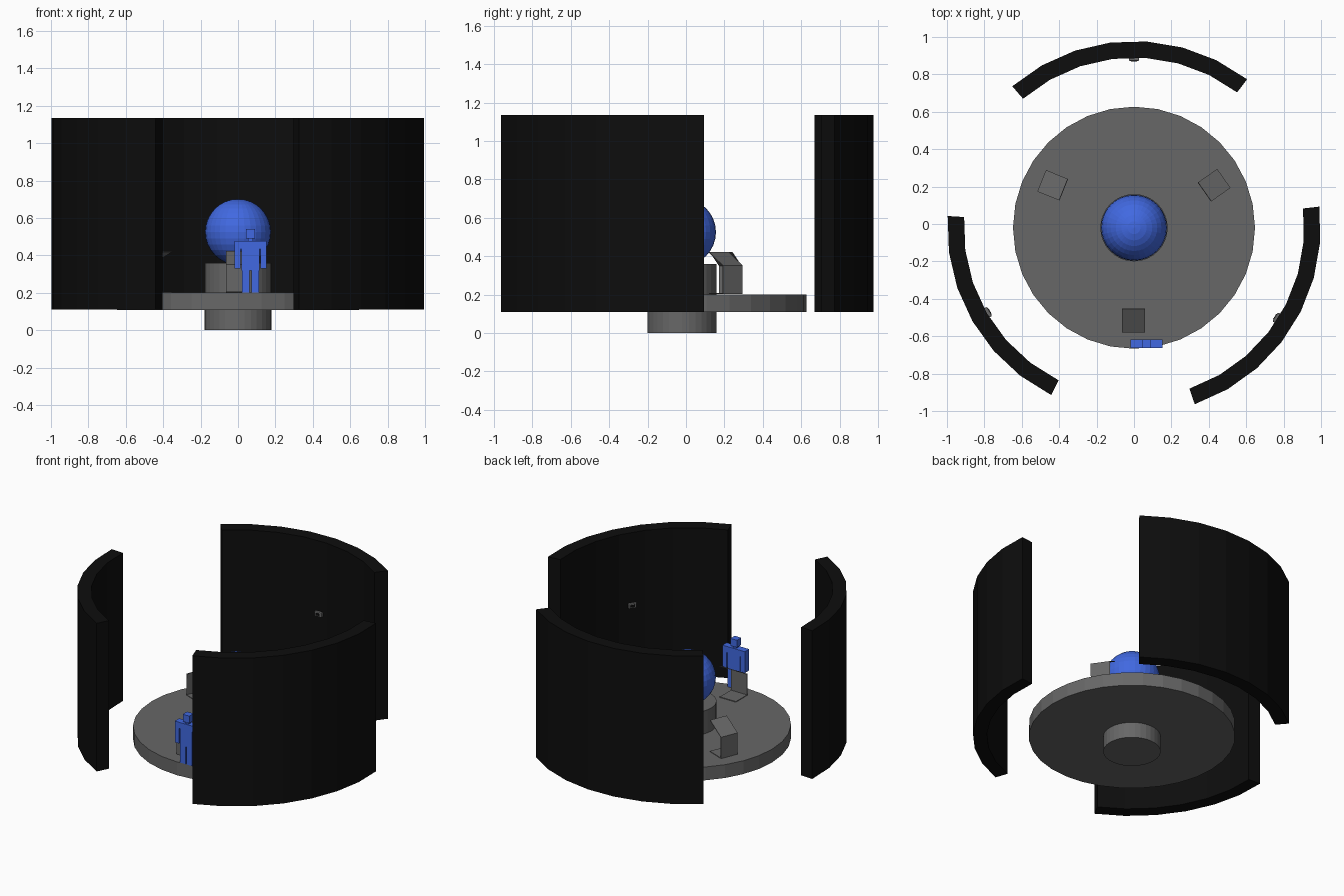
import bpy, bmesh
from math import cos, sin, radians
from mathutils import Matrix, Vector

cube = bpy.data.objects.get("Cube")
if cube:
    bpy.data.objects.remove(cube)

CENTER = Vector((0, -0.02, 0))      # common axis of platform and walls
FLOOR = 0.2                         # top of the platform


def material(name, rgb):
    m = bpy.data.materials.new(name)
    m.use_nodes = True
    colour = (*rgb, 1)
    m.diffuse_color = colour
    m.node_tree.nodes["Principled BSDF"].inputs["Base Color"].default_value = colour
    return m


black = material("black", (0.004, 0.004, 0.004))
grey = material("grey", (0.135, 0.135, 0.135))
blue = material("blue", (0.053, 0.141, 0.753))


def finish(name, bm, mat):
    bmesh.ops.recalc_face_normals(bm, faces=bm.faces)
    mesh = bpy.data.meshes.new(name)
    bm.to_mesh(mesh)
    bm.free()
    mesh.materials.append(mat)
    obj = bpy.data.objects.new(name, mesh)
    bpy.context.collection.objects.link(obj)
    return obj


def cylinder(name, radius, z0, z1, mat):
    bm = bmesh.new()
    place = Matrix.Translation(CENTER + Vector((0, 0, (z0 + z1) / 2)))
    bmesh.ops.create_cone(bm, cap_ends=True, segments=32, radius1=radius,
                          radius2=radius, depth=z1 - z0, matrix=place)
    return finish(name, bm, mat)


def add_box(bm, x0, x1, y0, y1, z0, z1, turn=Matrix()):
    place = Matrix.Translation(((x0 + x1) / 2, (y0 + y1) / 2, (z0 + z1) / 2))
    size = Matrix.Diagonal((x1 - x0, y1 - y0, z1 - z0, 1))
    return bmesh.ops.create_cube(bm, size=1, matrix=turn @ place @ size)


def arc_wall(name, start, end, steps, inner=0.91, outer=0.998, z0=0.11, z1=1.135):
    """Curved wall: a flat arc strip pulled upward."""
    bm = bmesh.new()
    rows = []
    for i in range(steps + 1):
        a = radians(start + (end - start) * i / steps)
        ray = Vector((cos(a), sin(a), 0))
        rows.append([bm.verts.new(CENTER + ray * r + Vector((0, 0, z0)))
                     for r in (inner, outer)])
    for a, b in zip(rows, rows[1:]):
        bm.faces.new((a[0], a[1], b[1], b[0]))
    up = bmesh.ops.extrude_face_region(bm, geom=bm.faces[:], use_keep_orig=True)
    bmesh.ops.translate(bm, vec=(0, 0, z1 - z0),
                        verts=[v for v in up["geom"] if isinstance(v, bmesh.types.BMVert)])
    return finish(name, bm, black)


def console(name, x, y, facing):
    """Bent sheet: foot, upright and sloping desk, open at the sides."""
    turn = Matrix.Translation((x, y, FLOOR)) @ Matrix.Rotation(radians(facing), 4, "Z")
    bm = bmesh.new()
    profile = [(-0.062, 0.005), (0.062, 0.005), (0.062, 0.15), (-0.062, 0.22)]
    rows = [[bm.verts.new(turn @ Vector((u, side, z))) for side in (-0.062, 0.062)]
            for u, z in profile]
    for a, b in zip(rows, rows[1:]):
        bm.faces.new((a[0], a[1], b[1], b[0]))
    obj = finish(name, bm, grey)
    sheet = obj.modifiers.new("sheet", "SOLIDIFY")
    sheet.thickness = 0.005
    sheet.offset = 0


def wall_fixture(name, angle):
    """Small grey unit on the inner face of a wall."""
    turn = Matrix.Translation(CENTER) @ Matrix.Rotation(radians(angle), 4, "Z")
    bm = bmesh.new()
    add_box(bm, 0.892, 0.92, -0.028, 0.028, 0.615, 0.65, turn)
    obj = finish(name, bm, grey)
    bevel = obj.modifiers.new("soft_edges", "BEVEL")
    bevel.width = 0.006
    bevel.segments = 2
    # dark plate on its face
    bm = bmesh.new()
    add_box(bm, 0.889, 0.893, -0.015, 0.015, 0.625, 0.64, turn)
    finish(name + "_plate", bm, black)


# Platform and pedestal
cylinder("platform", 0.647, 0.108, FLOOR, grey)
cylinder("pedestal_base", 0.18, 0, 0.11, grey)
cylinder("pedestal", 0.18, FLOOR - 0.01, 0.36, grey)

# Globe on the pedestal
bm = bmesh.new()
bmesh.ops.create_uvsphere(bm, u_segments=32, v_segments=16, radius=0.176,
                          matrix=Matrix.Translation(CENTER + Vector((0, 0, 0.525))))
finish("globe", bm, blue)

# Three curved walls, each with a fixture at its middle
for name, start, end, steps in (("back", 52.7, 130.7, 7),
                                ("right", 176.4, 243.7, 6),
                                ("left", -71, 6.5, 7)):
    arc_wall(name + "_wall", start, end, steps)
    wall_fixture(name + "_wall_fixture", 90 if name == "back" else (start + end) / 2)

# Consoles standing in line with the gaps
console("front_console", -0.003, -0.515, -90)
console("left_console", 0.428, 0.207, 35)
console("right_console", -0.434, 0.207, 158)

# Standing figure made of blocks, limbs mirrored about its middle
MID, Y0, Y1 = 0.067, -0.664, -0.617
bm = bmesh.new()
add_box(bm, MID - 0.025, MID + 0.025, Y0, Y1, 0.49, 0.54)              # head
add_box(bm, MID - 0.013, MID + 0.013, Y0 + 0.01, Y1 - 0.01, 0.47, 0.495)  # neck
add_box(bm, MID - 0.047, MID + 0.047, Y0, Y1, 0.32, 0.477)             # torso
for s in (-1, 1):
    for near, far, z0, z1 in ((0.005, 0.046, FLOOR, 0.325),            # leg
                              (0.054, 0.086, 0.33, 0.477),             # arm
                              (0.045, 0.056, 0.435, 0.477)):           # shoulder
        a, b = sorted((MID + s * near, MID + s * far))
        add_box(bm, a, b, Y0, Y1, z0, z1)
finish("figure", bm, blue)
